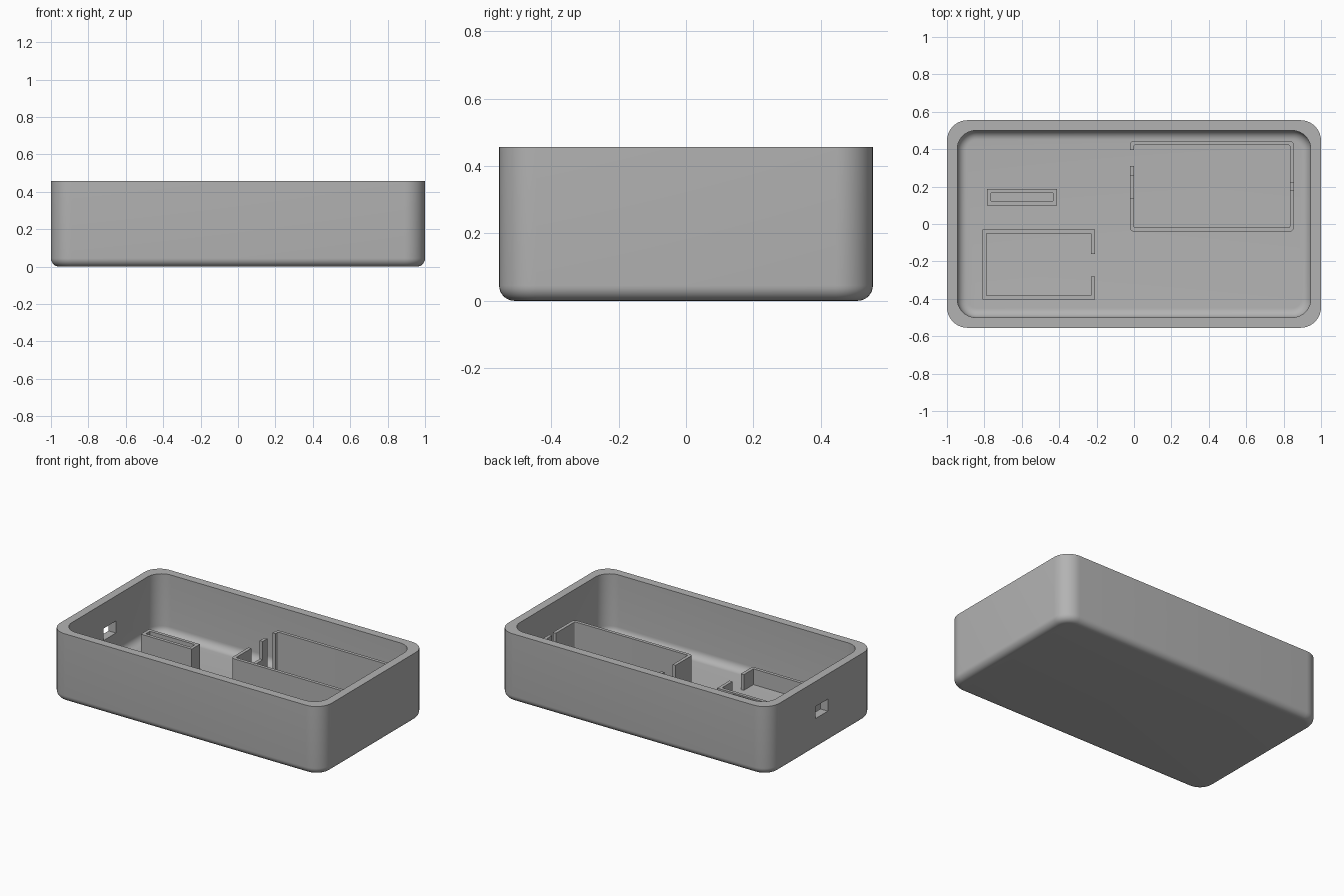
import bpy, bmesh, math

cube = bpy.data.objects.get("Cube")
if cube:
    bpy.data.objects.remove(cube, do_unlink=True)

grey = bpy.data.materials.new("plain_grey")
grey.use_nodes = True
COLOUR = (0.45, 0.45, 0.45, 1)
grey.diffuse_color = COLOUR
grey.node_tree.nodes["Principled BSDF"].inputs["Base Color"].default_value = COLOUR

TOP, FLOOR, WALL = 0.457, 0.06, 0.022


def block(name, x, y, z, corner=0, base=0):
    """Box from (min, max) ranges, with rounded upright corners and bottom edge."""
    bm = bmesh.new()
    bmesh.ops.create_cube(bm, size=1)
    for v in bm.verts:
        for i, (low, high) in enumerate((x, y, z)):
            v.co[i] = high if v.co[i] > 0 else low
    if corner:
        upright = [e for e in bm.edges if abs(e.verts[0].co.z - e.verts[1].co.z) > 1e-4]
        bmesh.ops.bevel(bm, geom=upright, offset=corner, segments=10, profile=0.5, affect='EDGES')
    if base:
        bottom = [e for e in bm.edges if all(abs(v.co.z - z[0]) < 1e-5 for v in e.verts)]
        bmesh.ops.bevel(bm, geom=bottom, offset=base, segments=8, profile=0.5, affect='EDGES')
    bmesh.ops.recalc_face_normals(bm, faces=bm.faces)
    mesh = bpy.data.meshes.new(name)
    bm.to_mesh(mesh)
    bm.free()
    mesh.materials.append(grey)
    obj = bpy.data.objects.new(name, mesh)
    bpy.context.collection.objects.link(obj)
    return obj


def carve(obj, cutters):
    """Subtract each cutter, then delete it."""
    bpy.ops.object.select_all(action='DESELECT')
    bpy.context.view_layer.objects.active = obj
    obj.select_set(True)
    for cutter in cutters:
        cutter.hide_render = True
        mod = obj.modifiers.new("cut", 'BOOLEAN')
        mod.operation, mod.solver, mod.object = 'DIFFERENCE', 'EXACT', cutter
        bpy.ops.object.modifier_apply(modifier=mod.name)
        bpy.data.objects.remove(cutter, do_unlink=True)
    bpy.ops.object.shade_smooth_by_angle(angle=math.radians(30))


def holder(name, x, y, height, gaps=(), corner=0):
    """Rectangular wall standing on the floor, with gaps given as x, y, z ranges."""
    outer = block(name, x, y, (FLOOR - 0.01, height), corner)
    inner = block("cutter", (x[0] + WALL, x[1] - WALL), (y[0] + WALL, y[1] - WALL),
                  (0, 1), corner / 3)
    carve(outer, [inner] + [block("cutter", *gap) for gap in gaps])


# Open tray with a port through one end wall
tray = block("tray", (-1, 1), (-0.555, 0.555), (0, TOP), 0.11, 0.045)
cavity = block("cavity", (-0.945, 0.945), (-0.5, 0.5), (FLOOR, 1), 0.1, 0.05)
port = block("port", (-1.1, -0.9), (-0.065, 0.065), (0.21, 0.29))
carve(tray, [cavity, port])

# Large holder: full gap and notch in one end, narrow notch in the other
holder("large_holder", (-0.022, 0.855), (-0.042, 0.445), 0.332, [
    ((-0.1, 0.03), (0.31, 0.395), (0, 1)),
    ((-0.1, 0.03), (0.14, 0.26), (0.21, 1)),
    ((0.8, 0.9), (0.18, 0.22), (0.21, 1)),
], corner=0.025)

# Small holder with an opening toward the middle
holder("small_holder", (-0.81, -0.208), (-0.403, -0.03), 0.165, [
    ((-0.25, -0.15), (-0.28, -0.16), (0, 1)),
])

# Narrow slot holder
holder("slot_holder", (-0.786, -0.411), (0.1, 0.187), 0.232)
